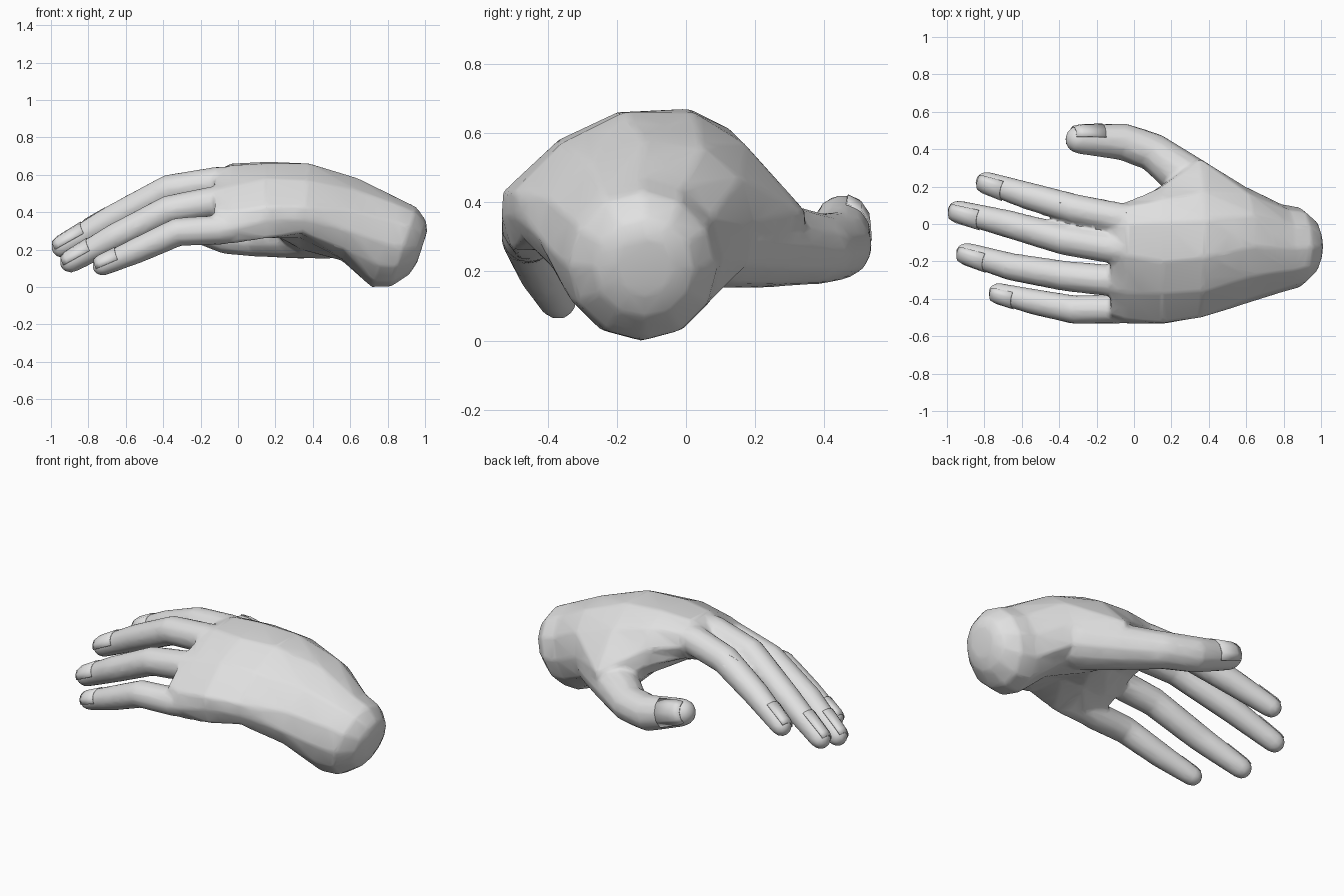
import bpy, bmesh, math
from mathutils import Vector

cube = bpy.data.objects.get("Cube")
if cube:
    bpy.data.objects.remove(cube, do_unlink=True)

grey = bpy.data.materials.new("plain grey")
grey.use_nodes = True
COLOUR = (0.75, 0.75, 0.75, 1)
grey.diffuse_color = COLOUR
grey.node_tree.nodes["Principled BSDF"].inputs["Base Color"].default_value = COLOUR

SIDES = 12
skin_parts = []


def select_only(objects):
    bpy.ops.object.select_all(action='DESELECT')
    for o in objects:
        o.select_set(True)
    bpy.context.view_layer.objects.active = objects[0]


def loft(name, rings, closed=True):
    """Skin a list of equal-length point rings; closed rings get end caps."""
    bm = bmesh.new()
    rows = [[bm.verts.new(p) for p in ring] for ring in rings]
    n = len(rows[0])
    for a, b in zip(rows, rows[1:]):
        for i in range(n if closed else n - 1):
            j = (i + 1) % n
            bm.faces.new((a[i], a[j], b[j], b[i]))
    if closed:
        bm.faces.new(rows[0])
        bm.faces.new(rows[-1])
    bmesh.ops.recalc_face_normals(bm, faces=bm.faces)
    mesh = bpy.data.meshes.new(name)
    bm.to_mesh(mesh)
    bm.free()
    mesh.materials.append(grey)
    obj = bpy.data.objects.new(name, mesh)
    bpy.context.collection.objects.link(obj)
    return obj


def digit(name, joints, up):
    """Tapered tube through (x, y, z, radius) joints, with round tip and nail."""
    up = Vector(up)
    stations = []
    for a, b in zip(joints, joints[1:]):
        a, b = Vector(a), Vector(b)
        stations += [a, (a + b) / 2]
    stations.append(Vector(joints[-1]))

    # rounded tip
    last, prev = stations[-1], stations[-2]
    heading = (last.xyz - prev.xyz).normalized()
    for ahead, scale in ((0.5, 0.86), (0.82, 0.56), (0.97, 0.2)):
        p = last.xyz + heading * last.w * ahead
        stations.append(Vector((*p, last.w * scale)))

    def ring(k, grow=0.0, steps=range(SIDES)):
        c = stations[k]
        t = (stations[min(k + 1, len(stations) - 1)].xyz
             - stations[max(k - 1, 0)].xyz).normalized()
        side = t.cross(up).normalized()
        top = side.cross(t)
        pts = []
        for s in steps:
            a = s * 2 * math.pi / SIDES
            pts.append(c.xyz + (c.w + grow) * (math.cos(a) * top + math.sin(a) * side))
        return pts

    skin_parts.append(loft(name, [ring(k) for k in range(len(stations))]))

    # nail plate following the top of the last joint
    cols, k = range(-2, 3), len(stations) - 4
    nail = loft(name + "_nail", [ring(i, 0.0005, cols) for i in (k - 1, k, k + 1)],
                closed=False)
    solid = nail.modifiers.new("thickness", 'SOLIDIFY')
    solid.thickness = 0.006
    solid.offset = 0
    select_only([nail])
    bpy.ops.object.shade_smooth_by_angle(angle=math.radians(50))


# --- palm and wrist -------------------------------------------------------
def oval(x, y, z, r, lean=0.32):
    pts = []
    for i in range(SIDES):
        a = i * 2 * math.pi / SIDES
        dz = r * math.sin(a)
        pts.append((x + lean * dz, y - r * math.cos(a), z + dz))
    return pts


def section(x, lean, outline):
    return [(x + lean * (z - 0.36), y, z) for y, z in outline]


# outlines run from the little-finger edge over the back to the thumb side
forearm = section(0.60, 0.2, [
    (-.43, .30), (-.40, .41), (-.28, .52), (-.12, .58), (.05, .56), (.16, .47),
    (.20, .34), (.18, .22), (.08, .16), (-.08, .14), (-.24, .15), (-.38, .20)])
heel = section(0.35, 0.1, [
    (-.50, .36), (-.50, .43), (-.36, .57), (-.18, .66), (.02, .66), (.17, .57),
    (.35, .37), (.34, .22), (.22, .15), (.03, .20), (-.20, .26), (-.47, .29)])
middle = section(0.15, 0, [
    (-.535, .36), (-.53, .43), (-.37, .58), (-.20, .66), (.01, .67), (.13, .61),
    (.20, .50), (.21, .40), (.16, .34), (-.04, .34), (-.25, .30), (-.50, .26)])
knuckles = section(-0.04, 0, [
    (-.535, .31), (-.515, .40), (-.37, .54), (-.17, .65), (.00, .66), (.09, .62),
    (.12, .54), (.08, .46), (-.02, .44), (-.15, .41), (-.30, .33), (-.48, .23)])
web = [(-0.125, -0.21 + (y + 0.21) * 0.90, 0.45 + (z - 0.45) * 0.78)
       for x, y, z in knuckles]

skin_parts.append(loft("palm_and_wrist", [
    oval(0.985, -0.12, 0.215, 0.085),
    oval(0.96, -0.12, 0.21, 0.145),
    oval(0.885, -0.125, 0.215, 0.215),
    oval(0.79, -0.13, 0.235, 0.236),
    forearm, heel, middle, knuckles, web]))

# --- fingers --------------------------------------------------------------
digit("index_finger", [
    (0.10, 0.02, .55, .085), (-.08, .030, .56, .085), (-.32, .080, .525, .081),
    (-.58, .155, .415, .073), (-.79, .222, .31, .059)], (0, -.5, 1))
digit("middle_finger", [
    (0.06, -.14, .56, .085), (-.10, -.130, .56, .085), (-.37, -.085, .52, .082),
    (-.68, .002, .36, .074), (-.94, .067, .215, .060)], (0, -.5, 1))
digit("ring_finger", [
    (0.06, -.30, .45, .085), (-.10, -.305, .46, .085), (-.37, -.278, .41, .081),
    (-.66, -.228, .265, .074), (-.895, -.158, .135, .060)], (0, -.6, 1))
digit("little_finger", [
    (0.06, -.44, .33, .080), (-.10, -.455, .305, .080), (-.32, -.458, .295, .077),
    (-.54, -.415, .195, .069), (-.725, -.370, .115, .056)], (0, -.7, 1))

# --- thumb, with its muscle running into the palm -------------------------
digit("thumb", [
    (.64, -.02, .33, .13), (.48, .10, .295, .145), (.30, .235, .28, .128),
    (.10, .385, .265, .104), (-.06, .440, .275, .101), (-.29, .452, .345, .079)],
    (0, 1, .35))

# --- fuse everything into one blended skin --------------------------------
select_only(skin_parts)
bpy.ops.object.join()
hand = bpy.context.view_layer.objects.active
hand.name = "hand_skin"
remesh = hand.modifiers.new("fuse", 'REMESH')
remesh.mode = 'VOXEL'
remesh.voxel_size = 0.011
smooth = hand.modifiers.new("blend", 'SMOOTH')
smooth.factor = 0.5
smooth.iterations = 8
thin = hand.modifiers.new("low_poly", 'DECIMATE')
thin.ratio = 0.08
for m in list(hand.modifiers):
    bpy.ops.object.modifier_apply(modifier=m.name)
bpy.ops.object.shade_smooth_by_angle(angle=math.radians(40))
